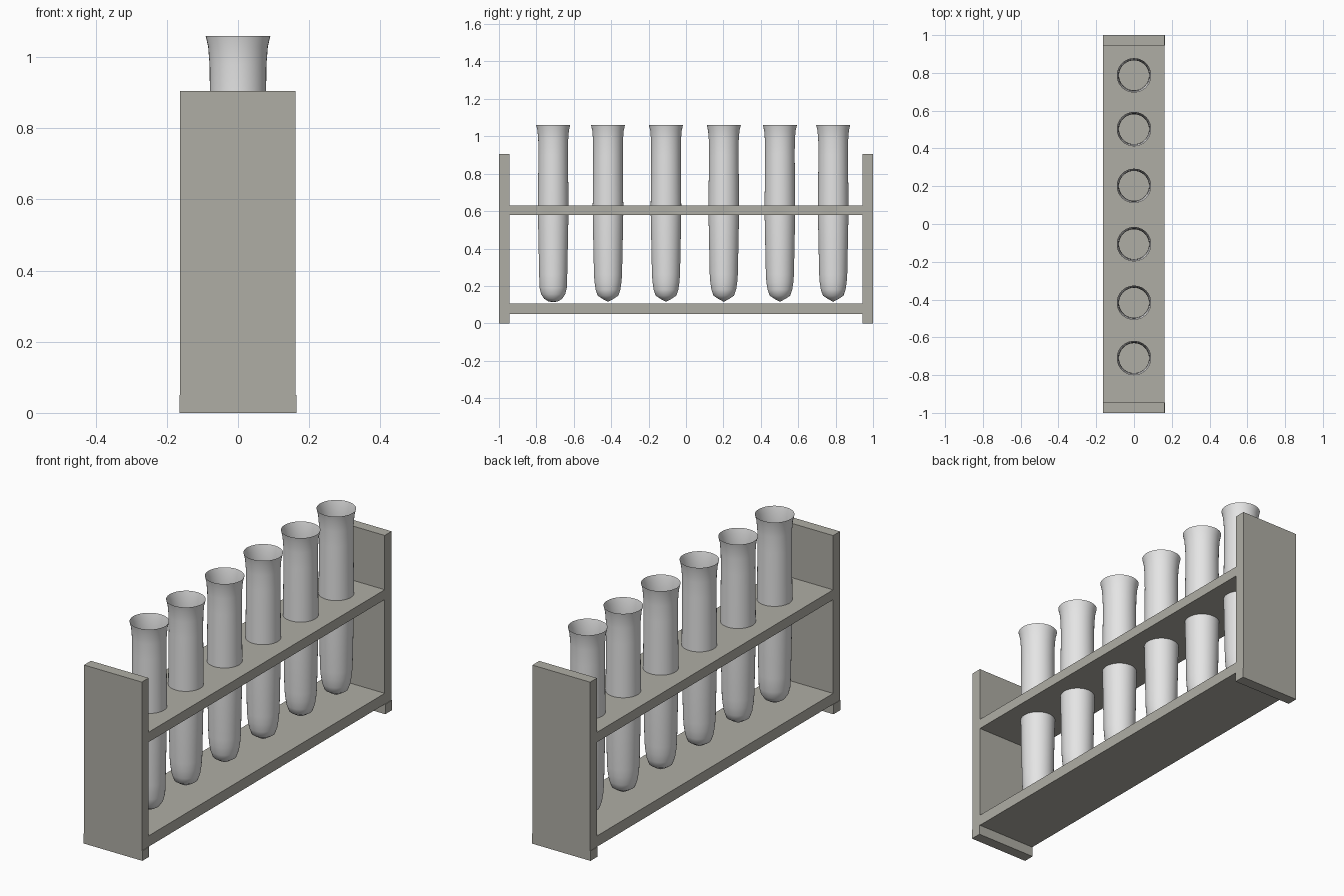
import bpy, bmesh, math

if "Cube" in bpy.data.objects:
    bpy.data.objects.remove(bpy.data.objects["Cube"])


def material(name, rgb):
    m = bpy.data.materials.new(name)
    m.diffuse_color = (*rgb, 1)
    m.use_nodes = True
    m.node_tree.nodes["Principled BSDF"].inputs["Base Color"].default_value = m.diffuse_color
    return m


rack_mat = material("warm grey rack", (0.43, 0.42, 0.375))
tube_mat = material("pale grey glass", (0.78, 0.78, 0.78))


def add_object(name, bm, mat):
    me = bpy.data.meshes.new(name)
    bm.to_mesh(me)
    bm.free()
    me.materials.append(mat)
    ob = bpy.data.objects.new(name, me)
    bpy.context.collection.objects.link(ob)
    return ob


def box(name, lo, hi):
    bm = bmesh.new()
    bmesh.ops.create_cube(bm, size=1)
    for v in bm.verts:
        v.co = [(a + b) / 2 + c * (b - a) for a, b, c in zip(lo, hi, v.co)]
    return add_object(name, bm, rack_mat)


def tube(name, y, profile, sides=40):
    """Open-topped single-walled tube lathed from (radius, z) points, tip first."""
    bm = bmesh.new()
    tip = bm.verts.new((0, y, profile[0][1]))
    rings = [[bm.verts.new((r * math.cos(2 * math.pi * i / sides),
                            y + r * math.sin(2 * math.pi * i / sides), z))
              for i in range(sides)] for r, z in profile[1:]]
    for i in range(sides):
        j = (i + 1) % sides
        bm.faces.new((tip, rings[0][j], rings[0][i]))
        for a, b in zip(rings, rings[1:]):
            bm.faces.new((a[i], a[j], b[j], b[i]))
    for f in bm.faces:
        f.smooth = True
    return add_object(name, bm, tube_mat)


# Rack: two end panels with slightly wider feet, and two shelves
X0, X1 = -0.163, 0.161
for name, y0, y1 in (("front", -1, -0.945), ("back", 0.945, 1)):
    box(name + "_panel", (X0, y0, 0.05), (X1, y1, 0.905))
    box(name + "_foot", (-0.165, y0, 0), (0.164, y1, 0.05))
box("lower_shelf", (X0, -0.945, 0.05), (X1, 0.945, 0.105))
box("upper_shelf", (X0, -0.945, 0.58), (X1, 0.945, 0.63))

# Tubes: shared body and flared lip, one round bottom and five pointed ones
body = [(0.075, 0.26), (0.082, 0.6), (0.079, 0.9), (0.080, 0.98),
        (0.084, 1.03), (0.091, 1.06)]
pointed = [(0, 0.115), (0.028, 0.13), (0.055, 0.148), (0.066, 0.18), (0.072, 0.22)]
rounded = [(0, 0.113), (0.025, 0.117), (0.048, 0.131), (0.064, 0.155), (0.073, 0.19)]
for i, y in enumerate((-0.71, -0.417, -0.107, 0.202, 0.502, 0.787)):
    tube(f"test_tube_{i + 1}", y, (rounded if i == 0 else pointed) + body)
